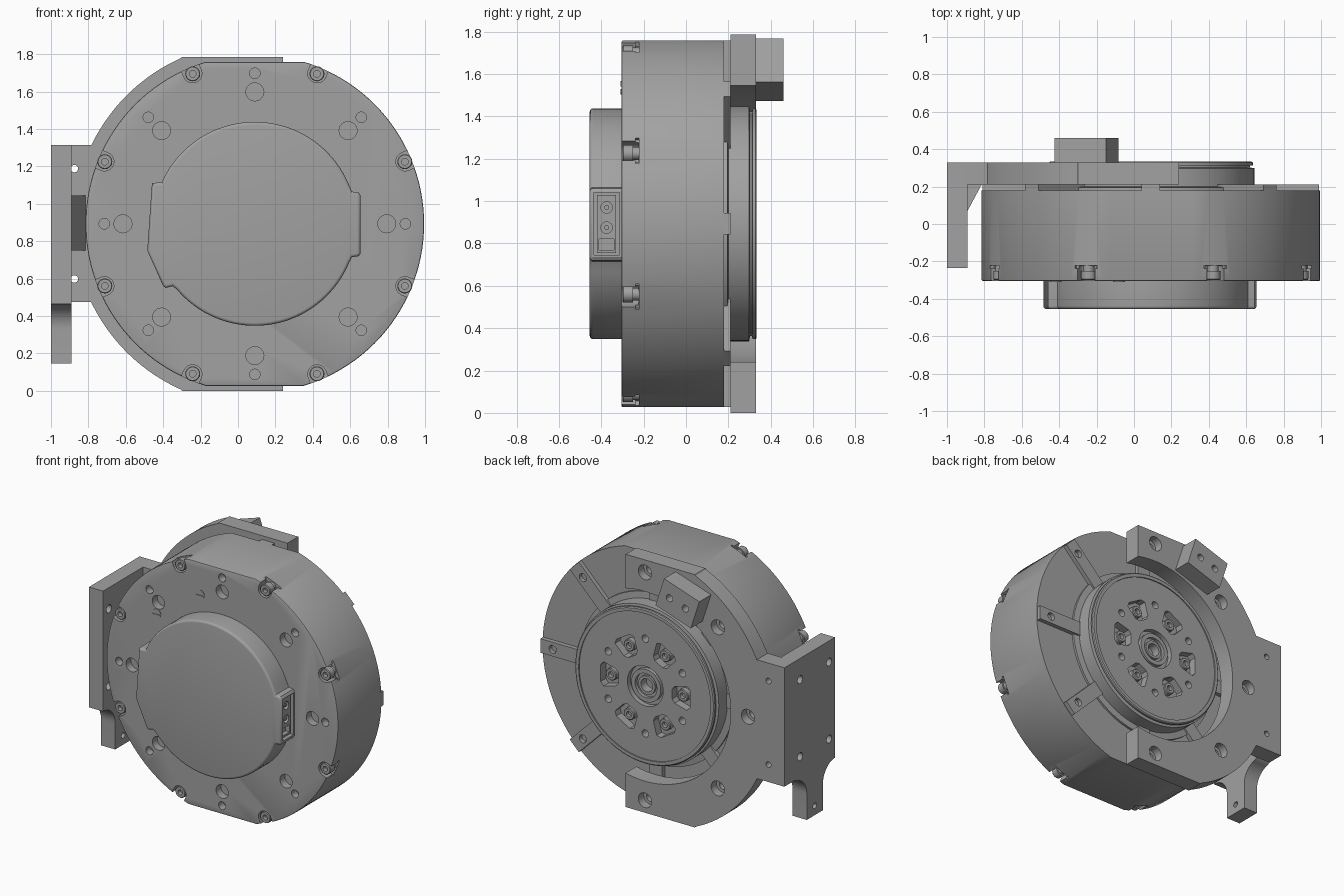
import bpy, bmesh, math
from mathutils import Vector

cube = bpy.data.objects.get("Cube")
if cube:
    bpy.data.objects.remove(cube, do_unlink=True)

CX, CZ = 0.09, 0.893          # motor axis
EIGHT = [45 * k for k in range(8)]

grey = bpy.data.materials.new("machined grey")
grey.use_nodes = True
COLOUR = (0.36, 0.36, 0.36, 1)
grey.diffuse_color = COLOUR
grey.node_tree.nodes["Principled BSDF"].inputs["Base Color"].default_value = COLOUR


def polar(r, deg, cx=CX, cz=CZ):
    a = math.radians(deg)
    return (cx + r * math.cos(a), cz + r * math.sin(a))


def arc(r, a0, a1, n, cx=CX, cz=CZ):
    return [polar(r, a0 + (a1 - a0) * i / n, cx, cz) for i in range(n + 1)]


def circle(c, r, n=24):
    return arc(r, 0, 360, n, *c)[:-1]


def turned(pts, deg, r):
    """Place (radial, tangential) points at polar position r, deg."""
    a = math.radians(deg)
    c, s = math.cos(a), math.sin(a)
    x, z = polar(r, deg)
    return [(x + u * c - v * s, z + u * s + v * c) for u, v in pts]


def rect(u0, u1, v0, v1):
    return [(u0, v0), (u1, v0), (u1, v1), (u0, v1)]


def finish(name, bm):
    bmesh.ops.recalc_face_normals(bm, faces=bm.faces)
    me = bpy.data.meshes.new(name)
    bm.to_mesh(me)
    bm.free()
    me.materials.append(grey)
    ob = bpy.data.objects.new(name, me)
    bpy.context.collection.objects.link(ob)
    return ob


def prism(name, outlines, a, b, axis="y", bevel=0, segs=3):
    """Extrude one or more outlines from a to b; bevel rounds the rim at a."""
    place = {"y": lambda u, v, w: (u, w, v), "x": lambda u, v, w: (w, u, v),
             "z": lambda u, v, w: (u, v, w)}[axis]
    bm = bmesh.new()
    rim = []
    for pts in outlines:
        f = bm.faces.new([bm.verts.new(place(u, v, a)) for u, v in pts])
        rim += list(f.edges)
        side = bmesh.ops.extrude_face_region(bm, geom=[f], use_keep_orig=True)
        move = Vector(place(0, 0, b)) - Vector(place(0, 0, a))
        bmesh.ops.translate(bm, vec=move, verts=[
            g for g in side["geom"] if isinstance(g, bmesh.types.BMVert)])
    bmesh.ops.recalc_face_normals(bm, faces=bm.faces)
    if bevel:
        bmesh.ops.bevel(bm, geom=rim, offset=bevel, segments=segs, profile=0.5,
                        affect="EDGES", clamp_overlap=True)
    return finish(name, bm)


def lathe(name, profile, centre=(CX, CZ), n=96):
    """Spin (radius, y) points about an axis along y."""
    bm = bmesh.new()
    vs = [bm.verts.new((centre[0] + r, y, centre[1])) for r, y in profile]
    es = [bm.edges.new(p) for p in zip(vs, vs[1:])]
    bmesh.ops.spin(bm, geom=vs + es, cent=(centre[0], 0, centre[1]),
                   axis=(0, 1, 0), angle=math.tau, steps=n)
    bmesh.ops.remove_doubles(bm, verts=bm.verts, dist=0.0002)
    return finish(name, bm)


def cut(ob, outlines, a, b, axis="y"):
    cutter = prism("cutter", outlines, a, b, axis)
    mod = ob.modifiers.new("cut", "BOOLEAN")
    mod.operation, mod.solver, mod.object = "DIFFERENCE", "EXACT", cutter
    bpy.context.view_layer.objects.active = ob
    bpy.ops.object.modifier_apply(modifier="cut")
    bpy.data.objects.remove(cutter, do_unlink=True)


# Motor housing: round with flats at top and bottom
flat = 0.866
outline = [(x, max(CZ - flat, min(CZ + flat, z))) for x, z in circle((CX, CZ), 0.905, 128)]
body = prism("motor_housing", [outline], -0.305, 0.18, bevel=0.008, segs=2)
screw_angles = [a + 22.5 for a in EIGHT]
pocket = [(0.09, -0.05), (0.09, 0.05)] + arc(0.05, 90, 270, 12, 0, 0)
cut(body, [turned(pocket, a, 0.87) for a in screw_angles], -0.4, -0.225)
cut(body, [turned(rect(0.01, 0.1, -0.065, 0.065), a, 0.87) for a in screw_angles], -0.238, -0.222)
front_holes = [circle(polar(0.705, a), 0.048) for a in EIGHT]
front_holes += [circle(polar(0.805, a), 0.028) for a in EIGHT]
cut(body, front_holes, -0.4, -0.25)

# Rim screws
for a in screw_angles:
    lathe("rim_screw", [(0, -0.27), (0.018, -0.27), (0.018, -0.3), (0.036, -0.3),
                        (0.04, -0.295), (0.04, -0.25), (0.03, -0.25), (0.03, -0.22)],
          polar(0.868, a), 20)

# Slotted plugs on the front face
for c in [(-0.08, 1.535), (-0.42, 1.31)]:
    plug = prism("slotted_plug", [circle(c, 0.032)], -0.309, -0.29)
    cut(plug, [[(c[0] + u, c[1] + v) for u, v in rect(-0.05, 0.05, -0.006, 0.006)]], -0.4, -0.3)

# Raised ribs on the back, with bolt holes
for a in EIGHT:
    end = 0.866 if a % 180 == 90 else 0.9
    rib = prism("back_rib", [turned(rect(-0.02, end - 0.57, -0.05, 0.05), a, 0.57)], 0.17, 0.21)
    cut(rib, [circle(polar(0.805, a), 0.028)], 0.175, 0.3)

# Front cover with side bulges and rounded rim
R = 0.545
cover_pts = ([(0.655, 0.735), (0.655, 1.045), (0.645, 1.06), (0.61, 1.065)] +
             arc(R, 22, 156, 48) + [(-0.42, 1.115), (-0.46, 1.11), (-0.485, 0.75),
             (-0.4, 0.56), (-0.385, 0.55), (-0.35, 0.56)] +
             arc(R, 220, 338, 44) + [(0.61, 0.715), (0.645, 0.72)])
cover = prism("front_cover", [cover_pts], -0.455, -0.3, bevel=0.028, segs=4)
cut(cover, [rect(-0.435, -0.315, 0.745, 1.04)], 0.58, 0.7, "x")
prism("cover_pin", [circle((-0.19, 0.46), 0.03)], -0.33, -0.3)

# Cable connector set in the cover's side opening
conn = prism("connector", [rect(-0.42, -0.33, 0.755, 1.03)], 0.57, 0.64, "x")
cut(conn, [circle((-0.375, 0.875), 0.027), circle((-0.375, 0.97), 0.027),
           rect(-0.41, -0.34, 0.77, 0.82)], 0.61, 0.7, "x")
prism("connector_pins", [circle((-0.375, z), 0.012, 12) for z in (0.875, 0.97)], 0.6, 0.637, "x")

# Output flange, stepped and grooved, with a recessed hub
disc = lathe("output_flange", [
    (0, 0.17), (0.6, 0.17), (0.6, 0.195), (0.555, 0.2), (0.555, 0.298), (0.53, 0.302),
    (0.53, 0.312), (0.545, 0.314), (0.545, 0.328), (0.538, 0.334), (0.515, 0.334),
    (0.515, 0.326), (0.14, 0.326), (0.14, 0.29), (0.115, 0.29), (0.115, 0.318),
    (0.085, 0.318), (0.085, 0.295), (0.065, 0.295), (0.065, 0.31), (0.045, 0.31),
    (0.045, 0.25), (0, 0.25)])
wedge = [(-0.07, -0.035), (-0.05, -0.06), (0.045, -0.085), (0.068, -0.06)]
wedge += [(u, -v) for u, v in reversed(wedge)]
SIX = [60 * k for k in range(6)]
cut(disc, [turned(wedge, a, 0.28) for a in SIX] +
    [circle(polar(0.335, a + 30), 0.026, 20) for a in SIX], 0.27, 0.4)
for a in SIX:
    lathe("output_screw", [(0.042, 0.265), (0.042, 0.305), (0.037, 0.31), (0.02, 0.31),
                           (0.02, 0.285), (0, 0.285)], polar(0.28, a), 20)

# C-shaped mounting plate
plate_pts = ([(0.24, 2 * CZ), (-0.3, 2 * CZ)] + arc(0.97, 114, 154.3, 20) +
             [(-0.79, 1.315), (-1, 1.315), (-1, 0.475), (-0.79, 0.475)] +
             arc(0.97, 205.7, 246, 20) + [(-0.3, 0), (0.24, 0)] +
             arc(0.67, 283, 77, 56))
plate = prism("mounting_plate", [plate_pts], 0.21, 0.33)
bolts = [90, 135, 180, 225, 270]
cut(plate, [circle(polar(0.805, a), 0.052) for a in bolts], 0.27, 0.4)
cut(plate, [circle(polar(0.805, a), 0.03) for a in bolts] +
    [circle((-0.875, CZ + s * 0.295), 0.02, 16) for s in (-1, 1)], 0.1, 0.4)

# Side flange with a filleted leg
leg_pts = ([(0.21, 1.315), (-0.235, 1.315), (-0.235, 0.475)] +
           arc(0.135, 90, 0, 10, -0.235, 0.33) + [(-0.1, 0.145), (0.08, 0.145)] +
           arc(0.135, 180, 90, 10, 0.215, 0.33)[:-1] + [(0.21, 0.475)])
flange = prism("side_flange", [leg_pts], -1, -0.89, "x")
cut(flange, [circle((y, CZ + s * 0.272), 0.028) for y in (-0.17, 0.155) for s in (-1, 1)] +
    [circle((-0.01, 0.21), 0.02, 16)], -1.1, -0.8, "x")
prism("gusset", [[(-0.89, 0.07), (-0.815, 0.21), (-0.89, 0.21)]], 0.75, 1.045, "z")

# Tilted stop block on the plate
t = math.radians(18)
tilt = lambda u, v: (-0.255 + u * math.cos(t) - v * math.sin(t),
                     1.62 + u * math.sin(t) + v * math.cos(t))
block = prism("stop_block", [[tilt(u, v) for u, v in rect(-0.145, 0.145, -0.108, 0.108)]], 0.33, 0.46)
cut(block, [circle(tilt(u, 0), 0.025) for u in (-0.065, 0.065)], 0.38, 0.5)

# Smooth the round parts while keeping edges sharp
bpy.ops.object.select_all(action="DESELECT")
for ob in bpy.context.scene.objects:
    if ob.type == "MESH" and grey.name in ob.data.materials:
        ob.select_set(True)
        bpy.context.view_layer.objects.active = ob
bpy.ops.object.shade_smooth_by_angle(angle=math.radians(30))
